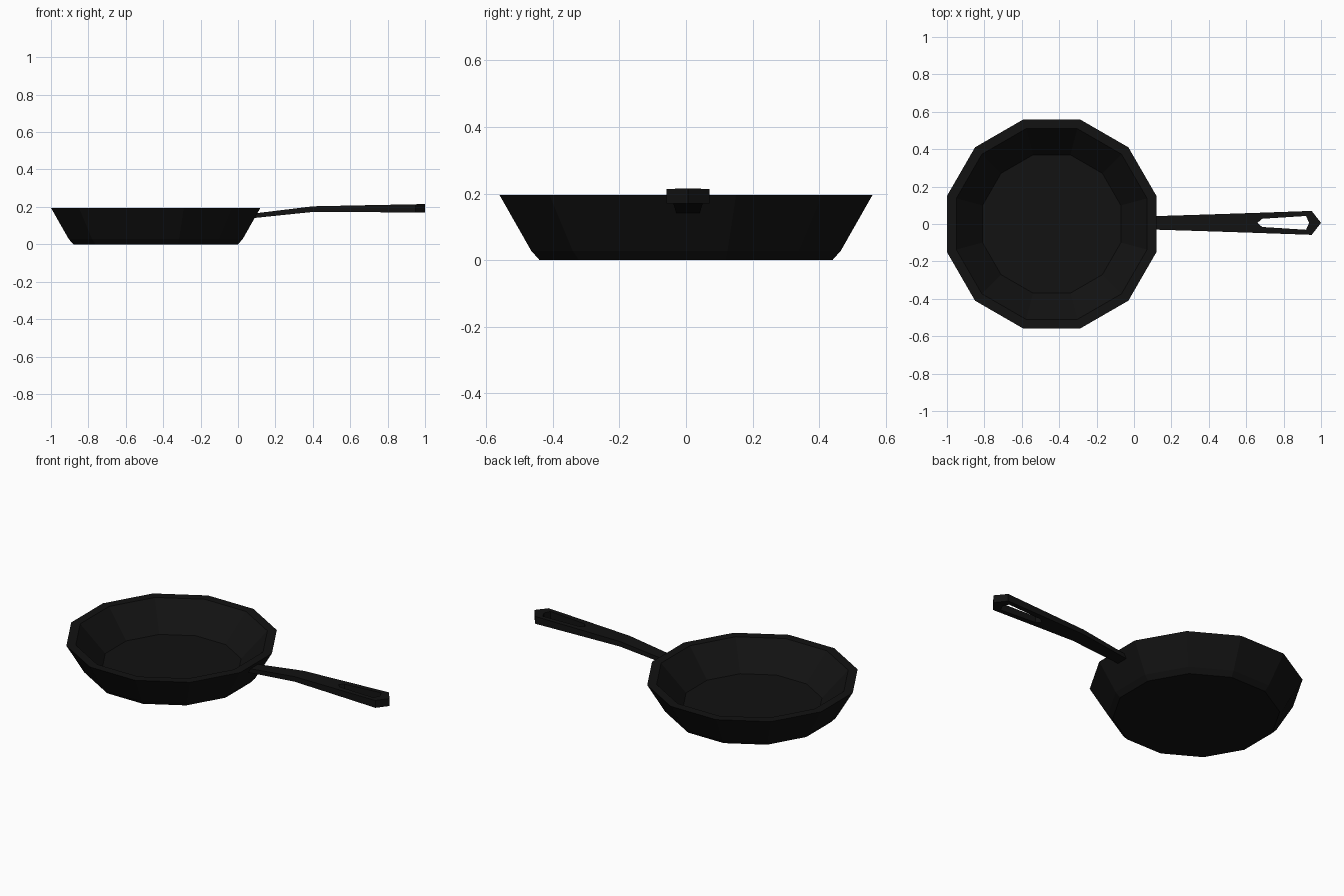
import bpy, bmesh, math

if "Cube" in bpy.data.objects:
    bpy.data.objects.remove(bpy.data.objects["Cube"])

black = bpy.data.materials.new("black_iron")
black.diffuse_color = (0.006, 0.006, 0.006, 1)
black.use_nodes = True
black.node_tree.nodes["Principled BSDF"].inputs["Base Color"].default_value = black.diffuse_color


def finish(bm, name):
    bmesh.ops.recalc_face_normals(bm, faces=bm.faces)
    mesh = bpy.data.meshes.new(name)
    bm.to_mesh(mesh)
    bm.free()
    mesh.materials.append(black)
    obj = bpy.data.objects.new(name, mesh)
    bpy.context.collection.objects.link(obj)
    return obj


def bridge(bm, a, b):
    n = len(a)
    for i in range(n):
        j = (i + 1) % n
        bm.faces.new((a[i], a[j], b[j], b[i]))


# Pan body: twelve-sided rings from the floor, over the rim, to the base
SIDES, CENTRE_X = 12, -0.44
profile = [(0.37, 0.04), (0.51, 0.195), (0.56, 0.195), (0.465, 0.028), (0.44, 0.0)]
bm = bmesh.new()
rings = []
for apothem, z in profile:
    r = apothem / math.cos(math.pi / SIDES)
    angles = [2 * math.pi * (i + 0.5) / SIDES for i in range(SIDES)]
    rings.append([bm.verts.new((CENTRE_X + r * math.cos(a), r * math.sin(a), z)) for a in angles])
for a, b in zip(rings, rings[1:]):
    bridge(bm, a, b)
bm.faces.new(rings[0])
bm.faces.new(rings[-1])
finish(bm, "pan_body")

# Handle: tapered bent stem lofted from box sections (x, half width, bottom, top)
MID_Y = 0.006
bm = bmesh.new()
stations = [(0.08, 0.035, 0.14, 0.164), (0.40, 0.045, 0.173, 0.203), (0.64, 0.053, 0.172, 0.208)]
sections = []
for x, w, z0, z1 in stations:
    pts = [(-w, z0), (0, z0), (w, z0), (w, z1), (0, z1), (-w, z1)]
    sections.append([bm.verts.new((x, MID_Y + y, z)) for y, z in pts])
for a, b in zip(sections, sections[1:]):
    bridge(bm, a, b)
bm.faces.new(sections[0])

# Handle end: pointed outline around a hanging slot
outer = [(0.95, 0.064), (1.0, 0), (0.95, -0.064)]
slot = [(0.66, 0), (0.685, 0.022), (0.92, 0.037), (0.936, 0), (0.92, -0.037), (0.685, -0.022)]
s = sections[-1]
layers = []
for (right, mid, left), top in (((s[0], s[1], s[2]), False), ((s[5], s[4], s[3]), True)):
    def height(x):
        t = (x - 0.64) / 0.36
        return 0.208 + 0.007 * t if top else 0.172 - 0.002 * t
    tip = [bm.verts.new((x, MID_Y + y, height(x))) for x, y in outer]
    rim = [mid, left] + tip + [right]
    hole = [bm.verts.new((x, MID_Y + y, height(x))) for x, y in slot]
    bridge(bm, rim, hole)
    layers.append((rim, hole))
(low_rim, low_hole), (top_rim, top_hole) = layers
bridge(bm, low_hole, top_hole)
for i in range(1, 5):
    bm.faces.new((low_rim[i], low_rim[i + 1], top_rim[i + 1], top_rim[i]))
finish(bm, "handle")
